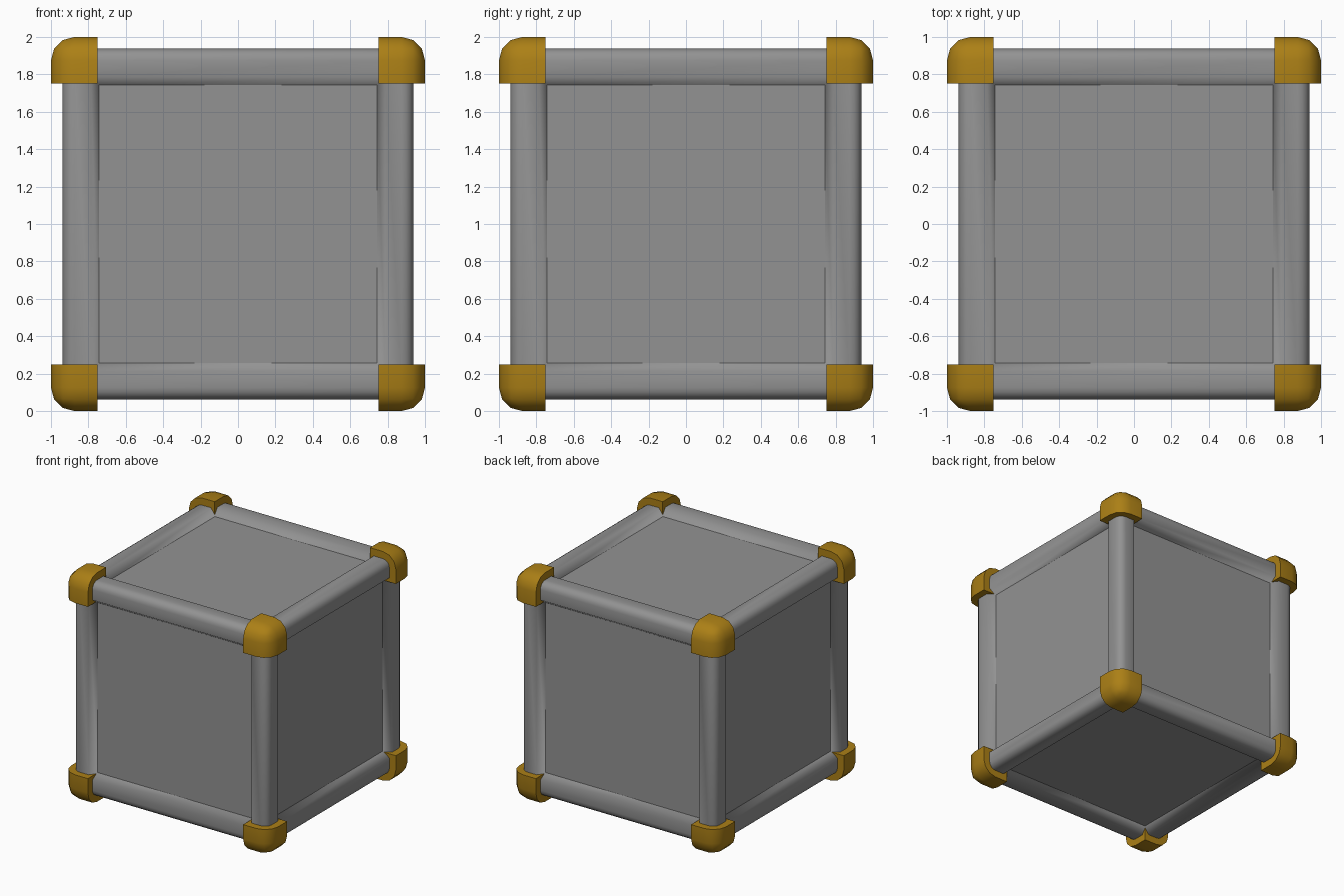
import bpy, bmesh
from mathutils import Matrix

if "Cube" in bpy.data.objects:
    bpy.data.objects.remove(bpy.data.objects["Cube"])


def material(name, rgb):
    m = bpy.data.materials.new(name)
    m.diffuse_color = (*rgb, 1)
    m.use_nodes = True
    m.node_tree.nodes["Principled BSDF"].inputs["Base Color"].default_value = m.diffuse_color
    return m


def finish(name, bm, mat):
    me = bpy.data.meshes.new(name)
    bm.to_mesh(me)
    bm.free()
    me.materials.append(mat)
    ob = bpy.data.objects.new(name, me)
    ob.location = (0, 0, 1)
    bpy.context.collection.objects.link(ob)
    return ob


# box: rounded cube, each side inset to a frame and a recessed panel
bm = bmesh.new()
bmesh.ops.create_cube(bm, size=1.875)
bmesh.ops.bevel(bm, geom=bm.edges[:], offset=0.0625, segments=4, profile=0.5,
                affect='EDGES')
sides = [f for f in bm.faces if f.calc_area() > 1]
bmesh.ops.inset_individual(bm, faces=sides, thickness=0.125, depth=0)
bmesh.ops.inset_individual(bm, faces=sides, thickness=0.0625, depth=-0.0625)
for f in bm.faces:
    f.smooth = True
for f in sides:
    f.smooth = False
    for e in f.edges:
        e.smooth = False
finish("box", bm, material("dark_grey", (0.29, 0.29, 0.29)))

# gold corner caps: cube rounded on its three outer edges, mirrored to eight
bm = bmesh.new()
bmesh.ops.create_cube(bm, size=0.25, matrix=Matrix.Translation((0.875, 0.875, 0.875)))
outer = [e for e in bm.edges
         if sum(all(v.co[i] > 0.99 for v in e.verts) for i in range(3)) == 2]
bmesh.ops.bevel(bm, geom=outer, offset=0.125, segments=3, profile=0.5, affect='EDGES')
for f in bm.faces:
    # the three cut faces stay flat
    f.smooth = min(f.normal) > -0.5
    if not f.smooth:
        for e in f.edges:
            e.smooth = False
caps = finish("corner_caps", bm, material("gold", (0.41, 0.215, 0.008)))
m = caps.modifiers.new("mirror", 'MIRROR')
m.use_axis = (True, True, True)
m.use_mirror_merge = False
